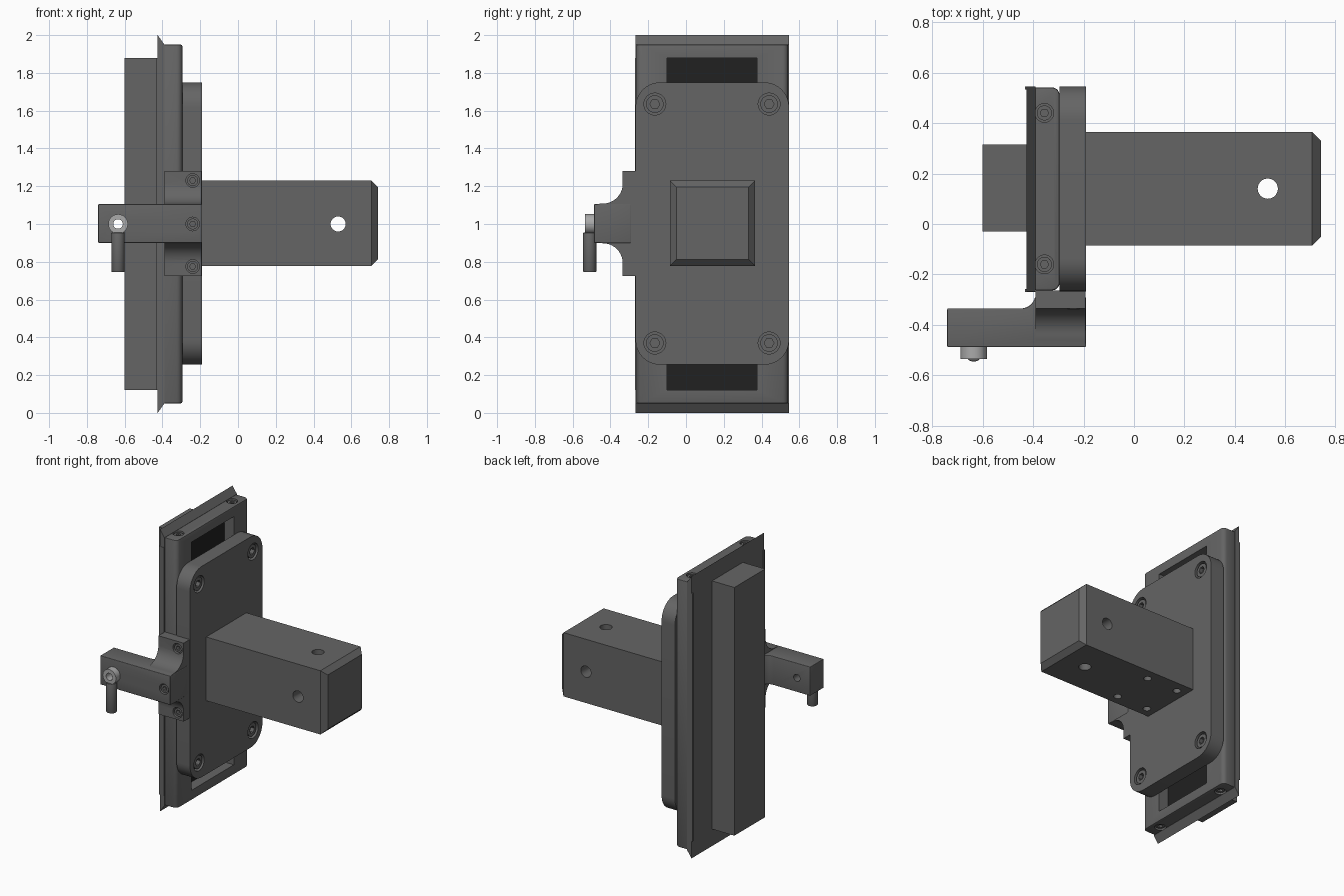
import bpy, bmesh, math
from mathutils import Matrix, Vector

if "Cube" in bpy.data.objects:
    bpy.data.objects.remove(bpy.data.objects["Cube"])


def material(name, v):
    m = bpy.data.materials.new(name)
    m.diffuse_color = (v, v, v, 1)
    m.use_nodes = True
    m.node_tree.nodes["Principled BSDF"].inputs["Base Color"].default_value = m.diffuse_color
    return m


GREY, BLACK, LIGHT = material("grey", 0.13), material("black", 0.015), material("light", 0.4)


def finish(name, bm, mat):
    bmesh.ops.recalc_face_normals(bm, faces=bm.faces)
    me = bpy.data.meshes.new(name)
    bm.to_mesh(me)
    bm.free()
    me.materials.append(mat)
    ob = bpy.data.objects.new(name, me)
    bpy.context.collection.objects.link(ob)
    return ob


def prism(name, axis, pts, lo, hi, mat=GREY):
    """Extrude a 2D outline along an axis; outline uses the other two axes in order."""
    i = "xyz".index(axis)

    def co(p, d):
        c = list(p)
        c.insert(i, d)
        return Vector(c)
    bm = bmesh.new()
    a = [bm.verts.new(co(p, lo)) for p in pts]
    b = [bm.verts.new(co(p, hi)) for p in pts]
    bm.faces.new(a)
    bm.faces.new(b)
    for k in range(len(pts)):
        n = (k + 1) % len(pts)
        bm.faces.new((a[k], a[n], b[n], b[k]))
    return finish(name, bm, mat)


def box(name, x, y, z, mat=GREY):
    return prism(name, "z", [(x[0], y[0]), (x[1], y[0]), (x[1], y[1]), (x[0], y[1])], *z, mat)


def cyl(name, axis, c, r, lo, hi, n=32, mat=GREY):
    pts = [(c[0] + r * math.cos(2 * math.pi * k / n), c[1] + r * math.sin(2 * math.pi * k / n))
           for k in range(n)]
    return prism(name, axis, pts, lo, hi, mat)


def arc(cx, cy, r, a0, a1, n=10):
    return [(cx + r * math.cos(math.radians(a0 + (a1 - a0) * k / n)),
             cy + r * math.sin(math.radians(a0 + (a1 - a0) * k / n))) for k in range(n + 1)]


def apply(ob, mod):
    bpy.context.view_layer.objects.active = ob
    bpy.ops.object.modifier_apply(modifier=mod.name)


def boolean(ob, other, op="DIFFERENCE"):
    m = ob.modifiers.new("bool", "BOOLEAN")
    m.operation, m.object, m.solver = op, other, "EXACT"
    apply(ob, m)
    bpy.data.objects.remove(other)


def bevel(ob, w, seg=3):
    m = ob.modifiers.new("bevel", "BEVEL")
    m.width, m.segments, m.limit_method = w, seg, "ANGLE"
    m.angle_limit = math.radians(40)
    apply(ob, m)


def bolt(host, name, axis, c, r, face, out):
    """Counterbore the host and seat a hex-socket bolt; out = outward direction."""
    deep = face - out * 0.05
    boolean(host, cyl("cutter", axis, c, r, deep, face + out * 0.2))
    head = cyl(name, axis, c, r * 0.8, deep - out * 0.005, face - out * 0.008)
    boolean(head, cyl("cutter", axis, c, r * 0.45, face - out * 0.035, face + out * 0.05, 6))


# Fixed guide rail on the back
box("guide_rail", (-0.60, -0.42), (-0.03, 0.315), (0.12, 1.88))

# Back plate with tapered wiper edges at both ends, and its side strips
prism("wiper_plate", "y", [(-0.425, 0), (-0.425, 2), (-0.39, 1.95), (-0.39, 0.05)], -0.267, 0.545)
for i, y in enumerate((-0.27, 0.533)):
    box(f"side_strip_{i}", (-0.432, -0.39), (y, y + 0.012), (0.12, 1.88))

# Carrier body with rounded long edges and a recessed window
body = prism("carrier_body", "z",
             [(-0.395, -0.263), *arc(-0.325, -0.233, 0.03, -90, 0, 6),
              *arc(-0.325, 0.511, 0.03, 0, 90, 6), (-0.395, 0.541)], 0.05, 1.95)
bevel(body, 0.008, 2)
boolean(body, box("cutter", (-0.372, -0.2), (-0.1, 0.375), (0.12, 1.88)))
box("window_band", (-0.38, -0.368), (-0.1, 0.375), (0.12, 1.88), BLACK)
for i, y in enumerate((-0.16, 0.44)):
    bolt(body, f"top_cap_bolt_{i}", "z", (-0.355, y), 0.037, 1.95, 1)
    bolt(body, f"bottom_cap_bolt_{i}", "z", (-0.355, y), 0.037, 0.05, -1)

# Mounting plate with rounded corners and four bolts
r = 0.13
plate = prism("mounting_plate", "x",
              [*arc(0.545 - r, 1.75 - r, r, 0, 90), *arc(-0.267 + r, 1.75 - r, r, 90, 180),
               *arc(-0.267 + r, 0.255 + r, r, 180, 270), *arc(0.545 - r, 0.255 + r, r, 270, 360)],
              -0.295, -0.19)
for i, (y, z) in enumerate([(a, b) for a in (-0.165, 0.44) for b in (0.37, 1.635)]):
    bolt(plate, f"plate_bolt_{i}", "x", (y, z), 0.058, -0.19, 1)

# Square post with chamfered end, cross holes and four blind holes underneath
bm = bmesh.new()
bmesh.ops.create_cube(bm, size=1, matrix=Matrix.Translation((0.27, 0.14, 1.004))
                      @ Matrix.Diagonal((0.94, 0.45, 0.452, 1)))
end = [e for e in bm.edges if all(v.co.x > 0.7 for v in e.verts)]
bmesh.ops.bevel(bm, geom=end, offset=0.034, segments=1, affect="EDGES")
post = finish("square_post", bm, GREY)
boolean(post, cyl("cutter", "y", (0.53, 1.0), 0.04, -0.3, 0.6))
boolean(post, cyl("cutter", "z", (0.53, 0.14), 0.04, 0.5, 1.5))
for x in (-0.12, 0.125):
    for y in (-0.015, 0.285):
        boolean(post, cyl("cutter", "z", (x, y), 0.026, 0.6, 0.9, 24))

# Side bracket: flange flared into a horizontal arm
half = [(-0.263, 0.278), (-0.335, 0.278), *[(y, z) for y, z in arc(-0.44, 0.21, 0.105, 0, -90)],
        (-0.462, 0.104), (-0.478, 0.098), (-0.484, 0.08)]
flange = prism("side_bracket", "x", [(y, 1.003 + z) for y, z in half]
               + [(y, 1.003 - z) for y, z in reversed(half)], -0.39, -0.192)
arm = prism("arm", "z", [(-0.74, -0.487), (-0.19, -0.487), (-0.19, -0.29), (-0.388, -0.29),
                         *arc(-0.45, -0.275, 0.06, -15, -90, 6), (-0.74, -0.335)], 0.9, 1.105)
bevel(arm, 0.022)
boolean(flange, arm, "UNION")
bolt(flange, "bracket_bolt_low", "y", (-0.24, 0.775), 0.036, -0.335, -1)
bolt(flange, "bracket_bolt_mid", "y", (-0.24, 1.0), 0.036, -0.487, -1)
bolt(flange, "bracket_bolt_high", "y", (-0.24, 1.23), 0.036, -0.335, -1)
boolean(flange, cyl("cutter", "y", (-0.635, 1.0), 0.025, -0.6, -0.2))

# Collar and hanging pin at the arm tip
collar = cyl("arm_collar", "y", (-0.635, 1.0), 0.052, -0.535, -0.48, 32, LIGHT)
boolean(collar, cyl("cutter", "y", (-0.635, 1.0), 0.025, -0.6, -0.4))
pin = cyl("hanging_pin", "z", (-0.635, -0.51), 0.035, 0.745, 0.955)
bevel(pin, 0.005, 2)

# Smooth the curved faces, keep the edges sharp
bpy.ops.object.select_all(action="SELECT")
bpy.ops.object.shade_smooth_by_angle(angle=math.radians(30))
